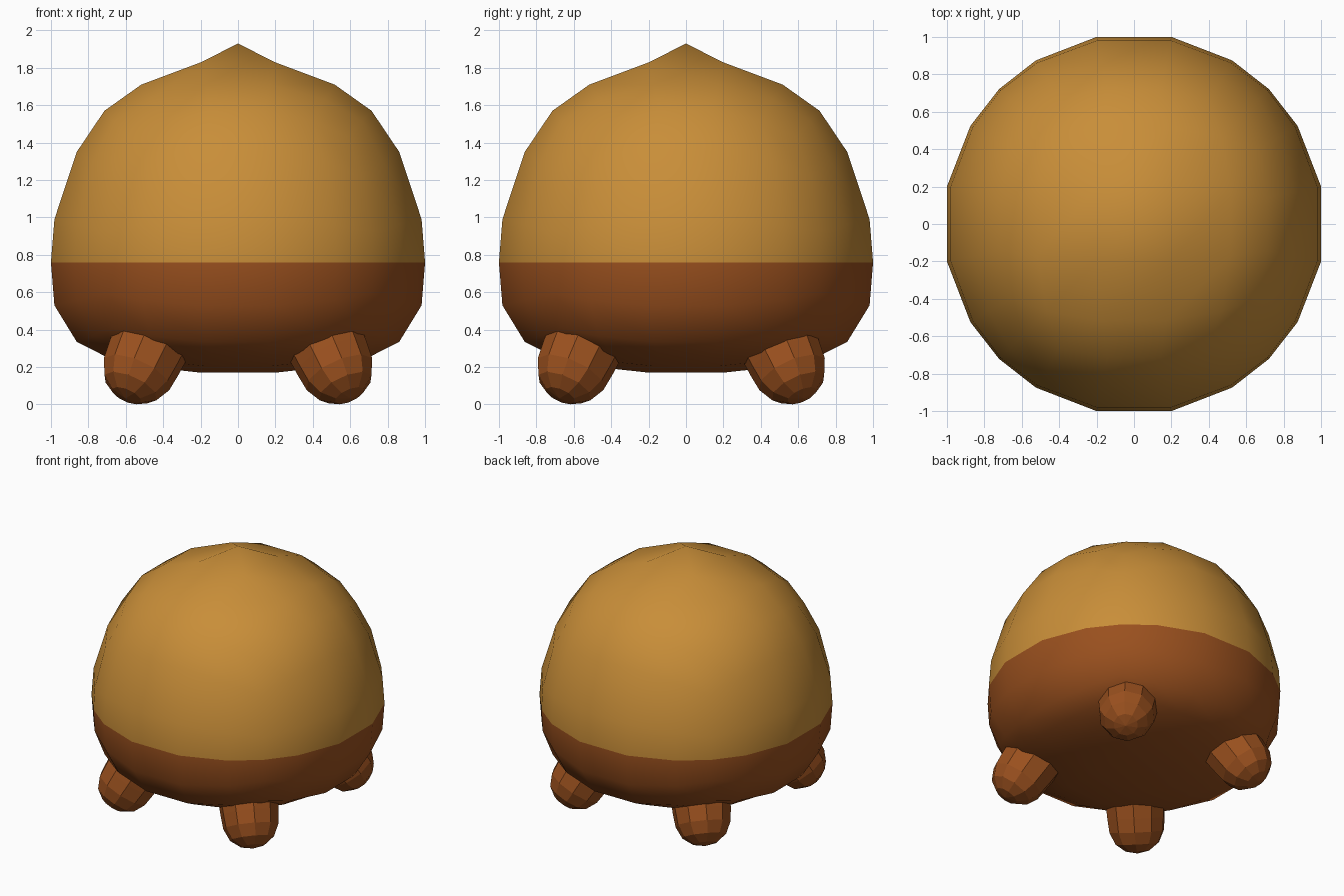
import bpy, bmesh, math
from mathutils import Vector, Matrix

if "Cube" in bpy.data.objects:
    bpy.data.objects.remove(bpy.data.objects["Cube"])


def material(name, rgb):
    m = bpy.data.materials.new(name)
    m.diffuse_color = (*rgb, 1)
    m.use_nodes = True
    m.node_tree.nodes["Principled BSDF"].inputs["Base Color"].default_value = m.diffuse_color
    return m


gold = material("gold", (0.58, 0.27, 0.04))
brown = material("brown", (0.32, 0.08, 0.013))


def add_object(name, bm, mats, smooth):
    bmesh.ops.recalc_face_normals(bm, faces=bm.faces)
    for f in bm.faces:
        f.smooth = smooth
    me = bpy.data.meshes.new(name)
    bm.to_mesh(me)
    bm.free()
    for m in mats:
        me.materials.append(m)
    ob = bpy.data.objects.new(name, me)
    bpy.context.collection.objects.link(ob)
    return ob


def interp(points, x):
    for (x0, y0), (x1, y1) in zip(points, points[1:]):
        if x <= x1:
            break
    return y0 + (y1 - y0) * (x - x0) / (x1 - x0)


# Body: sliced cube rounded into a ball, flattened below, stretched above
SEAM = 0.76
UPPER = [(0, 0), (.196, .23), (.517, .59), (.714, .81), (.862, .95), (.981, 1.07)]
LOWER = [(0, 0), (.196, .23), (.517, .425), (.714, .50), (.862, .555), (.981, .59)]
bm = bmesh.new()
bmesh.ops.create_cube(bm, size=2)
for axis in range(3):
    normal = Vector((0, 0, 0))
    normal[axis] = 1
    for cut in [-.6, -.2, .2, .6] + ([0] if axis == 2 else []):
        bmesh.ops.bisect_plane(bm, geom=bm.verts[:] + bm.edges[:] + bm.faces[:],
                               plane_co=normal * cut, plane_no=normal)
top = max(bm.faces, key=lambda f: f.calc_center_median().z * 9
          - f.calc_center_median().xy.length)
for f in bm.faces:
    f.material_index = 0 if f.calc_center_median().z > 0 else 1
for v in bm.verts:
    v.co = v.co.normalized() * 1.02
    z = v.co.z
    v.co.z = SEAM + (interp(UPPER, z) if z >= 0 else -interp(LOWER, -z))
# Pointed tip
tip = bmesh.ops.poke(bm, faces=[top])["verts"][0]
tip.co = (0, 0, 1.93)
add_object("body", bm, [gold, brown], True)

# Legs: faceted rounded stubs splayed outward
PROFILE = [(0, -.2), (.085, -.182), (.155, -.13), (.195, -.045), (.205, .05), (.215, .2)]
SIDES = 10


def leg(name, x, y):
    bm = bmesh.new()
    prof = [bm.verts.new((r, 0, h)) for r, h in PROFILE]
    edges = [bm.edges.new(p) for p in zip(prof, prof[1:])]
    bmesh.ops.spin(bm, geom=prof + edges, axis=(0, 0, 1), cent=(0, 0, 0),
                   angle=math.tau, steps=SIDES)
    bmesh.ops.remove_doubles(bm, verts=bm.verts, dist=.001)
    bmesh.ops.holes_fill(bm, edges=[e for e in bm.edges if e.is_boundary], sides=0)
    heading = math.atan2(math.copysign(1, y), math.copysign(1, x))
    bm.transform(Matrix.Translation((x, y, .2)) @ Matrix.Rotation(heading, 4, 'Z')
                 @ Matrix.Rotation(math.radians(-33), 4, 'Y'))
    add_object(name, bm, [brown], False)


for side, x in (("left", -.525), ("right", .525)):
    leg("front_leg_" + side, x, -.6)
    leg("back_leg_" + side, x, .55)
